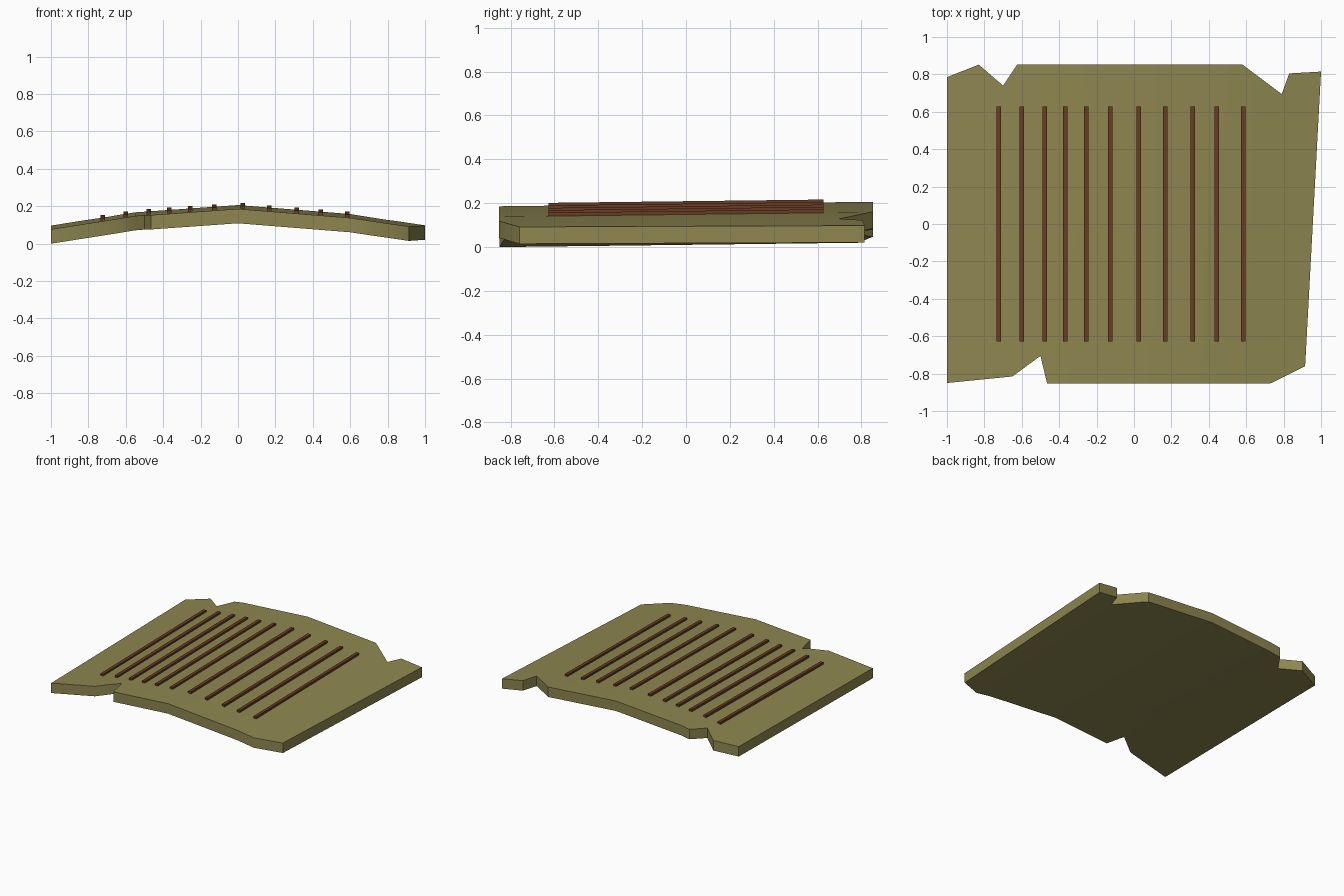
import bpy, bmesh

if "Cube" in bpy.data.objects:
    bpy.data.objects.remove(bpy.data.objects["Cube"])

FOLDS = [(-1, .010), (-.55, .080), (0, .119), (.6, .071), (1, .011)]
TILT, THICK = .012, .077


def under_z(x, y):
    """Height of the folded underside, rising slightly to the back."""
    for (x0, z0), (x1, z1) in zip(FOLDS, FOLDS[1:]):
        if x <= x1 + 1e-6:
            return z0 + (z1 - z0) * (x - x0) / (x1 - x0) + TILT * y


def material(name, rgb):
    m = bpy.data.materials.new(name)
    m.diffuse_color = (*rgb, 1)
    m.use_nodes = True
    m.node_tree.nodes["Principled BSDF"].inputs["Base Color"].default_value = m.diffuse_color
    return m


def finish(bm, name, mat):
    bmesh.ops.recalc_face_normals(bm, faces=bm.faces)
    me = bpy.data.meshes.new(name)
    bm.to_mesh(me)
    bm.free()
    ob = bpy.data.objects.new(name, me)
    bpy.context.collection.objects.link(ob)
    me.materials.append(mat)
    return ob


olive = material("olive", (.27, .24, .08))
brown = material("brown", (.14, .045, .018))

# Ragged sheet: notched outline, cut at the folds, bent and thickened
outline = [(-1, -.85), (-.65, -.815), (-.5, -.705), (-.465, -.852), (.73, -.852),
           (.915, -.76), (1, .815), (.83, .805), (.79, .695), (.58, .852),
           (-.625, .852), (-.7, .74), (-.83, .852), (-1, .785)]
bm = bmesh.new()
bm.faces.new([bm.verts.new((x, y, 0)) for x, y in outline])
for x, _ in FOLDS[1:-1]:
    bmesh.ops.bisect_plane(bm, geom=bm.verts[:] + bm.edges[:] + bm.faces[:],
                           plane_co=(x, 0, 0), plane_no=(1, 0, 0))
for v in bm.verts:
    v.co.z = under_z(v.co.x, v.co.y)
top = bmesh.ops.extrude_face_region(bm, geom=bm.faces[:], use_keep_orig=True)["geom"]
for v in top:
    if isinstance(v, bmesh.types.BMVert):
        v.co.z += THICK
sheet = finish(bm, "folded_sheet", olive)
bpy.context.view_layer.objects.active = sheet
sheet.select_set(True)
bpy.ops.object.shade_smooth_by_angle(angle=.6)

# Thin ribs half sunk into the top, following its tilt
for x in (-.722, -.6, -.478, -.368, -.256, -.128, .026, .168, .314, .443, .583):
    bm = bmesh.new()
    bmesh.ops.create_cube(bm, size=1)
    for v in bm.verts:
        y = v.co.y * 1.256
        v.co = (x + v.co.x * .024, y, under_z(x, y) + THICK + .003 + v.co.z * .024)
    finish(bm, "rib", brown)
